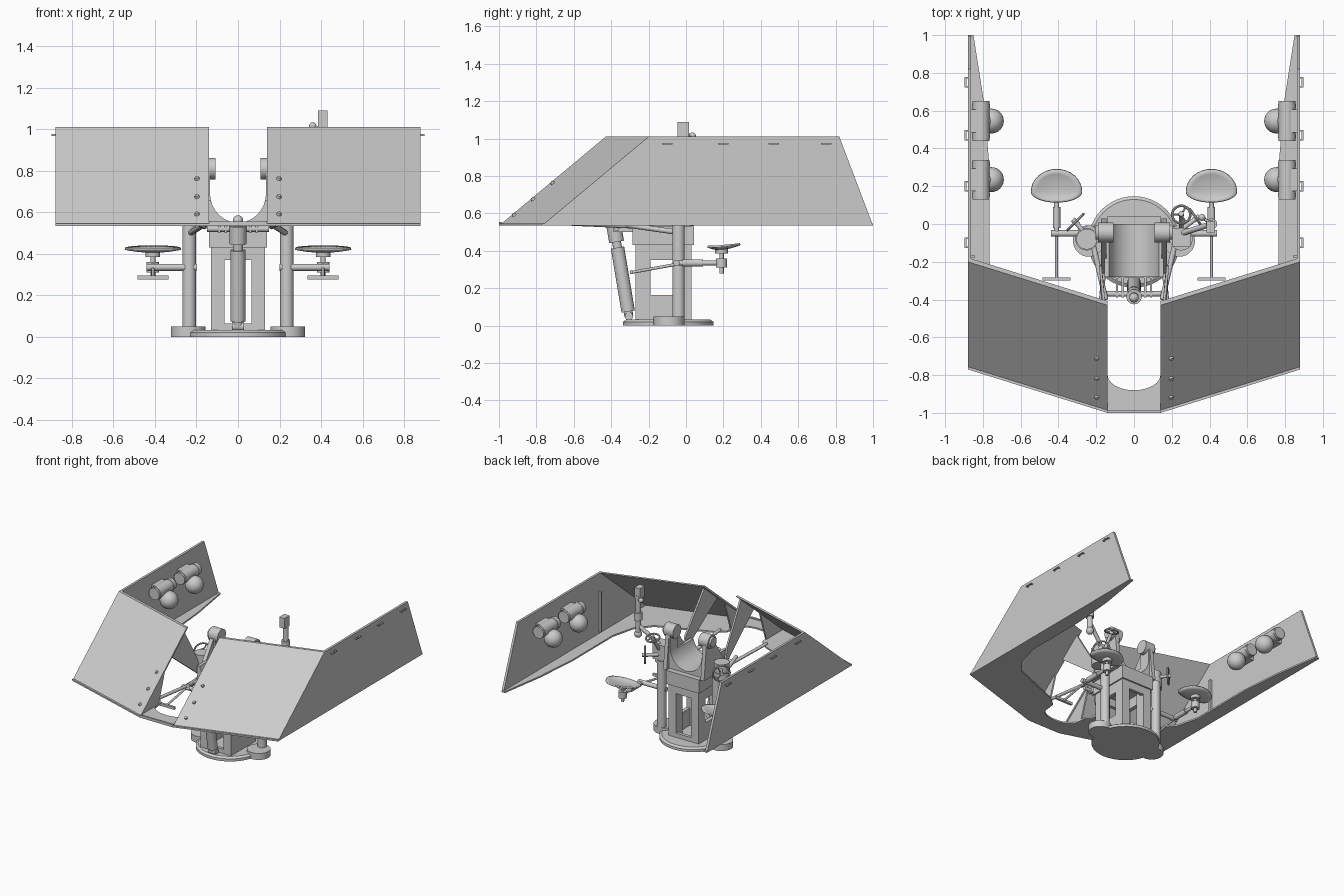
import bpy, bmesh
from math import sin, cos, pi, radians
from mathutils import Vector, Matrix

if "Cube" in bpy.data.objects:
    bpy.data.objects.remove(bpy.data.objects["Cube"])


def finish(name, bm):
    bmesh.ops.recalc_face_normals(bm, faces=bm.faces[:])
    me = bpy.data.meshes.new(name)
    bm.to_mesh(me)
    bm.free()
    ob = bpy.data.objects.new(name, me)
    bpy.context.collection.objects.link(ob)
    return ob


def prism(name, pts, vec):
    bm = bmesh.new()
    f = bm.faces.new([bm.verts.new(p) for p in pts])
    ext = bmesh.ops.extrude_face_region(bm, geom=[f], use_keep_orig=True)
    bmesh.ops.translate(bm, vec=vec, verts=[g for g in ext['geom'] if isinstance(g, bmesh.types.BMVert)])
    return finish(name, bm)


def box(name, lo, hi):
    a, b, c = lo
    d, e, f = hi
    return prism(name, [(a, b, c), (d, b, c), (d, e, c), (a, e, c)], (0, 0, f - c))


def cyl(name, p, q, r, r2=None, n=24):
    p, q = Vector(p), Vector(q)
    d = q - p
    bm = bmesh.new()
    m = Matrix.Translation((p + q) / 2) @ d.to_track_quat('Z', 'Y').to_matrix().to_4x4()
    bmesh.ops.create_cone(bm, cap_ends=True, segments=n, radius1=r, radius2=r if r2 is None else r2,
                          depth=d.length, matrix=m)
    return finish(name, bm)


def ball(name, c, r, scale=(1, 1, 1)):
    bm = bmesh.new()
    bmesh.ops.create_uvsphere(bm, u_segments=24, v_segments=14, radius=r,
                              matrix=Matrix.Translation(c) @ Matrix.Diagonal((*scale, 1)))
    return finish(name, bm)


def wheel(name, c, axis, R, r=0.007):
    c, axis = Vector(c), Vector(axis).normalized()
    rot = axis.to_track_quat('Z', 'Y')
    bpy.ops.mesh.primitive_torus_add(major_radius=R, minor_radius=r, major_segments=28, minor_segments=8,
                                     location=c, rotation=rot.to_euler())
    bpy.context.object.name = name
    for k in range(3):
        a = 2 * pi * k / 3
        cyl(name + "_spoke", c, c + rot @ Vector((R * cos(a), R * sin(a), 0)), 0.005, n=8)
    cyl(name + "_hub", c - axis * 0.02, c + axis * 0.02, 0.014, n=12)


def seat(name, cx, cy):
    bm = bmesh.new()
    n, rings, prev = 32, 5, None
    mid = bm.verts.new((cx, cy, 0.41))
    for k in range(1, rings + 1):
        t = k / rings
        ring = []
        for i in range(n):
            a = 2 * pi * i / n
            y = sin(a) * (0.12 if sin(a) > 0 else 0.055) * t
            ring.append(bm.verts.new((cx + 0.135 * t * cos(a), cy + y, 0.41 + 0.014 * t * t + 0.1 * max(y, 0) * t)))
        for i in range(n):
            j = (i + 1) % n
            bm.faces.new((mid, ring[i], ring[j]) if prev is None else (prev[i], ring[i], ring[j], prev[j]))
        prev = ring
    ob = finish(name, bm)
    md = ob.modifiers.new("thickness", 'SOLIDIFY')
    md.thickness, md.offset = 0.01, 0


# Shield floor with a U-shaped front notch
half = [(0.85, 1.0), (0.88, 1.0), (0.88, -0.77), (0.14, -1.0)]
inner = [(0.14 * sin(radians(a)), -0.80 - 0.08 * cos(radians(a))) for a in range(0, 91, 15)]
inner += [(0.15, -0.72), (0.22, -0.66), (0.62, -0.50), (0.72, -0.38), (0.765, -0.2), (0.765, 0.3), (0.795, 0.65)]
right = inner + half
left = [(-x, y) for x, y in reversed(right)][:-1]
prism("shield_floor", [(x, y, 0.535) for x, y in right + left], (0, 0, 0.012))
box("shield_front_lip", (-0.14, -1.0, 0.535), (0.14, -0.985, 0.555))

for s in (1, -1):
    # Sloped front plates and vertical side plates
    corners = [(s * 0.14, -1, 0.535), (s * 0.88, -0.77, 0.535), (s * 0.88, -0.2, 1.01), (s * 0.14, -0.43, 1.01)]
    prism("shield_front_plate", corners, (0, 0.022, 0))
    prism("shield_side_plate", [(s * 0.88, -0.77, 0.535), (s * 0.88, -0.2, 1.01),
                                (s * 0.88, 0.82, 1.01), (s * 0.88, 1.0, 0.535)], (-s * 0.018, 0, 0))
    nrm = (Vector(corners[1]) - Vector(corners[0])).cross(Vector(corners[3]) - Vector(corners[0])).normalized() * s
    for t in (0.115, 0.29, 0.475):
        c = Vector(corners[0]) + Vector((s * 0.057, 0.018, 0)) + (Vector(corners[3]) - Vector(corners[0])) * t
        cyl("shield_bolt", c - nrm * 0.005, c + nrm * 0.012, 0.014, 0.009, n=12)
    # Notch-side web and long bracket back to the cradle
    prism("notch_web", [(s * 0.145, -0.97, 0.547), (s * 0.145, -0.76, 0.547), (s * 0.145, -0.68, 0.79)], (s * 0.012, 0, 0))
    prism("shield_bracket", [(s * 0.17, -0.22, 0.56), (s * 0.17, -0.24, 0.68),
                             (s * 0.15, -0.44, 0.98), (s * 0.15, -0.60, 0.85)], (s * 0.014, 0, 0))
    cyl("floor_strut", (s * 0.16, -0.25, 0.53), (s * 0.20, -0.70, 0.55), 0.012, n=12)
    cyl("diagonal_strut", (s * 0.23, -0.05, 0.50), (s * 0.15, -0.40, 0.55), 0.014, n=12)
    # Outer handles and inner rib
    for y in (-0.10, 0.20, 0.47, 0.75):
        box("handle_grip", (s * 0.888, y - 0.028, 0.968), (s * 0.898, y + 0.028, 0.976))
        for e in (-0.024, 0.024):
            box("handle_leg", (s * 0.875, y + e - 0.004, 0.968), (s * 0.892, y + e + 0.004, 0.976))
    box("shield_rib", (s * 0.845, -0.18, 0.56), (s * 0.865, -0.165, 0.87))
    # Canisters with round bulbs on the inner side walls
    for y in (0.235, 0.545):
        cyl("canister", (s * 0.81, y - 0.105, 0.88), (s * 0.81, y + 0.105, 0.88), 0.045)
        for e in (-0.08, 0.08):
            cyl("canister_band", (s * 0.81, y + e - 0.01, 0.88), (s * 0.81, y + e + 0.01, 0.88), 0.048)
        ball("canister_bulb", (s * 0.755, y, 0.81), 0.066)
        cyl("bulb_neck", (s * 0.80, y, 0.86), (s * 0.755, y, 0.81), 0.04)
        box("canister_mount", (s * 0.82, y - 0.06, 0.83), (s * 0.87, y + 0.06, 0.92))

    # Side posts with foot pads
    cyl("post_pad", (s * 0.24, -0.09, 0), (s * 0.24, -0.09, 0.05), 0.083, n=32)
    cyl("side_post", (s * 0.235, -0.04, 0.04), (s * 0.235, -0.04, 0.56), 0.033)
    cyl("post_head", (s * 0.25, -0.08, 0.535), (s * 0.25, -0.08, 0.59), 0.06)
    # Seats, seat arms and foot pedals
    seat("seat", s * 0.41, 0.17)
    cyl("seat_stem", (s * 0.41, 0.19, 0.28), (s * 0.41, 0.19, 0.41), 0.012, n=16)
    cyl("stem_collar", (s * 0.41, 0.19, 0.31), (s * 0.41, 0.19, 0.36), 0.03)
    cyl("seat_boss", (s * 0.41, 0.19, 0.385), (s * 0.41, 0.19, 0.41), 0.035)
    cyl("seat_cross_arm", (s * 0.20, -0.05, 0.335), (s * 0.44, -0.05, 0.335), 0.017, n=16)
    cyl("seat_arm", (s * 0.41, -0.06, 0.335), (s * 0.41, 0.17, 0.335), 0.013, n=16)
    cyl("seat_arm_sleeve", (s * 0.41, -0.02, 0.335), (s * 0.41, 0.09, 0.335), 0.02, n=16)
    cyl("pedal_rod", (s * 0.41, -0.04, 0.33), (s * 0.41, -0.29, 0.285), 0.008, n=12)
    box("pedal", (s * 0.335, -0.3, 0.275), (s * 0.485, -0.283, 0.295))

    # Pedestal columns, walls and flanges
    for y0, y1 in ((-0.27, -0.19), (-0.05, 0.03)):
        box("pedestal_column", (s * 0.065, y0, 0.03), (s * 0.13, y1, 0.43))
    box("pedestal_side_sill", (s * 0.10, -0.2, 0.03), (s * 0.13, -0.04, 0.165))
    box("pedestal_side_lintel", (s * 0.10, -0.2, 0.35), (s * 0.13, -0.04, 0.43))
    # Trunnion bearings
    cyl("trunnion_bearing", (s * 0.108, -0.045, 0.81), (s * 0.19, -0.045, 0.81), 0.052, n=32)
    cyl("trunnion_cap", (s * 0.19, -0.045, 0.81), (s * 0.205, -0.045, 0.81), 0.038)
    # Cradle side gusset
    prism("cradle_gusset", [(s * 0.145, -0.27, 0.53), (s * 0.145, 0.03, 0.53), (s * 0.145, 0.0, 0.80),
                            (s * 0.145, -0.09, 0.80)], (s * 0.03, 0, 0))

# Base disc, pedestal ends and top block
cyl("base_disc", (0, -0.095, 0), (0, -0.095, 0.02), 0.242, n=48)
cyl("base_disc_step", (0, -0.095, 0.02), (0, -0.095, 0.032), 0.242, 0.225, n=48)
for y0, y1 in ((-0.27, -0.245), (0.005, 0.03)):
    box("pedestal_sill", (-0.07, y0, 0.03), (0.07, y1, 0.065))
    box("pedestal_lintel", (-0.07, y0, 0.37), (0.07, y1, 0.43))
box("pedestal_top", (-0.14, -0.285, 0.43), (0.14, 0.042, 0.535))

# U-shaped cradle
arc = [(0.135 * cos(radians(a)), 0.69 + 0.14 * sin(radians(a))) for a in range(0, -181, -12)]
prof = [(-0.15, 0.53), (-0.165, 0.80), (-0.135, 0.80)] + arc[::-1] + [(0.135, 0.80), (0.165, 0.80), (0.15, 0.53)]
prism("cradle", [(x, -0.09, z) for x, z in prof], (0, 0.09, 0))
low = [(-0.15, 0.53), (-0.155, 0.66), (-0.132, 0.66)] + [p for p in arc[::-1] if p[1] < 0.65] + \
      [(0.132, 0.66), (0.155, 0.66), (0.15, 0.53)]
prism("cradle_front", [(x, -0.28, z) for x, z in low], (0, 0.20, 0))

# Front balance cylinder with cross shaft
a, b = Vector((0, -0.305, 0.05)), Vector((0, -0.39, 0.56))
cyl("balance_tube", a.lerp(b, 0.05), a.lerp(b, 0.72), 0.036)
cyl("balance_rod", a, b, 0.024)
cyl("balance_head", a.lerp(b, 0.78), a.lerp(b, 0.95), 0.04)
ball("balance_knob", b, 0.025)
cyl("balance_foot", (-0.03, -0.305, 0.05), (0.03, -0.305, 0.05), 0.022)
cyl("cross_shaft", (-0.15, -0.37, 0.52), (0.15, -0.37, 0.52), 0.014, n=16)
for x in (-0.09, -0.06, 0.06, 0.09):
    box("shaft_lug", (x - 0.006, -0.39, 0.50), (x + 0.006, -0.27, 0.535))

# Sight on the right side
cyl("sight_tube", (0.41, 0, 0.74), (0.41, 0, 1.03), 0.02)
box("sight_head", (0.385, -0.045, 1.01), (0.43, 0.015, 1.09))
cyl("sight_collar", (0.41, 0, 0.84), (0.41, 0, 0.90), 0.03)
ball("sight_foot", (0.41, 0, 0.73), 0.028)
ball("sight_knob", (0.36, 0.035, 1.015), 0.018)
cyl("sight_knob_arm", (0.41, 0, 1.0), (0.36, 0.035, 1.01), 0.008, n=12)
cyl("sight_bracket", (0.25, -0.05, 0.66), (0.41, 0, 0.80), 0.015, n=16)

# Gearboxes and handwheels
box("right_gearbox", (0.20, -0.12, 0.56), (0.30, -0.02, 0.68))
cyl("right_wheel_shaft", (0.25, -0.03, 0.64), (0.25, 0.05, 0.76), 0.012, n=12)
wheel("right_upper_wheel", (0.25, 0.05, 0.76), (0, 0.25, 1), 0.048)
cyl("right_lower_shaft", (0.25, -0.03, 0.60), (0.33, 0.03, 0.60), 0.012, n=12)
wheel("right_lower_wheel", (0.33, 0.03, 0.60), (1, 0.7, 0), 0.06)
cyl("left_gearbox", (-0.25, -0.08, 0.57), (-0.25, -0.08, 0.66), 0.055)
cyl("left_wheel_shaft", (-0.25, -0.06, 0.62), (-0.31, 0.01, 0.62), 0.012, n=12)
wheel("left_wheel", (-0.31, 0.01, 0.62), (-0.7, 0.7, 0), 0.06)

# Smooth shading with sharp edges kept
bpy.ops.object.select_all(action='DESELECT')
for ob in bpy.context.collection.objects:
    ob.select_set(True)
    bpy.context.view_layer.objects.active = ob
bpy.ops.object.shade_smooth_by_angle(angle=radians(35))
